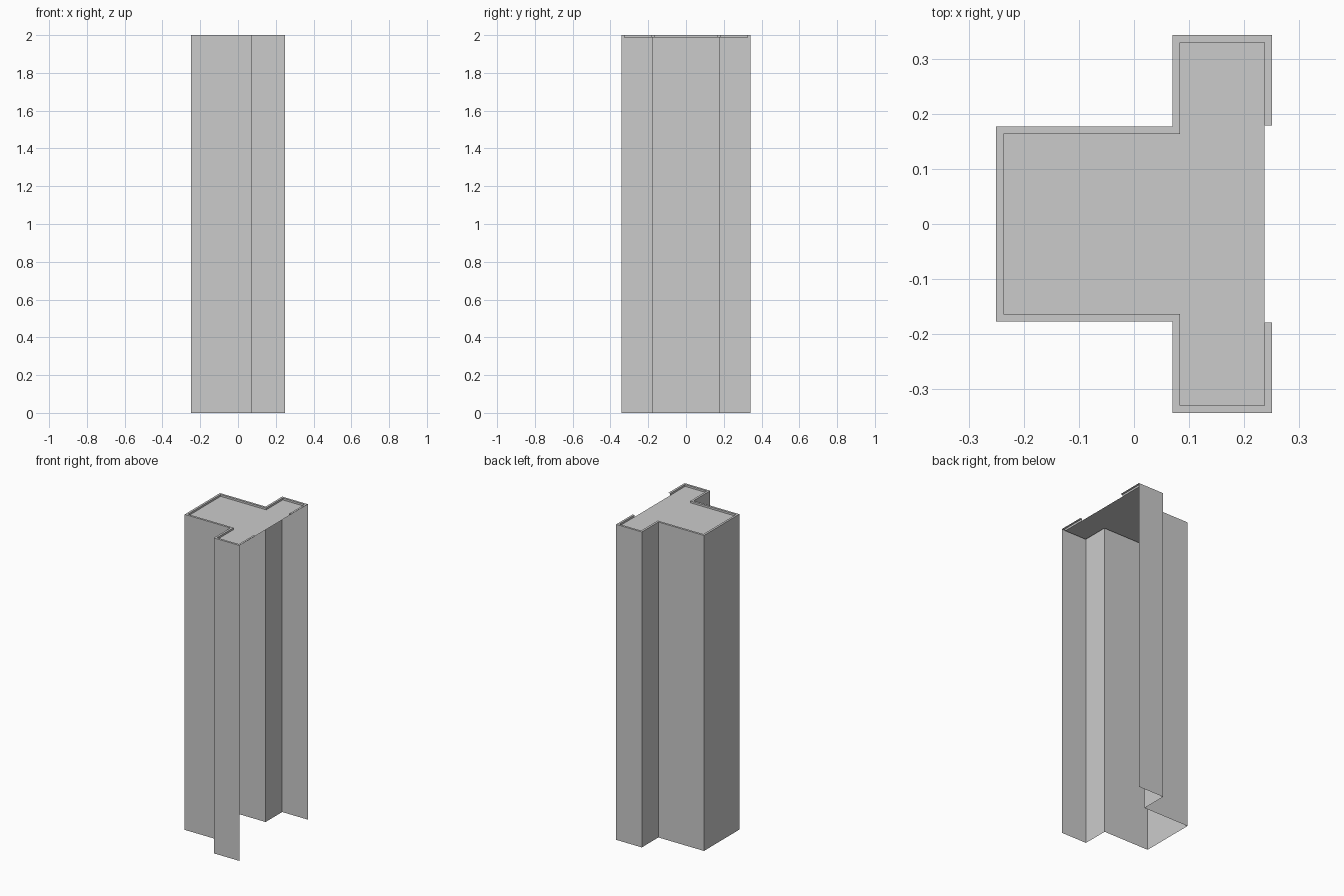
import bpy, bmesh

if "Cube" in bpy.data.objects:
    bpy.data.objects.remove(bpy.data.objects["Cube"])

H = 2.0          # overall height
D = 0.012        # depth of the recessed top
T = 0.0137       # rim width
XB, XM, XF = -0.25, 0.07, 0.25     # back, step and open front of the T plan
YB, YF = 0.177, 0.3427             # half widths of stem and crossbar
LIP = 0.179                        # where the front lips stop


def t_path(t):
    """T-shaped plan, offset inwards by t, left open at the front."""
    half = [(XF - t, YF - t), (XM + t, YF - t), (XM + t, YB - t), (XB + t, YB - t)]
    return half + [(x, -y) for x, y in reversed(half)]


def build(name, make):
    bm = bmesh.new()
    make(bm)
    bmesh.ops.remove_doubles(bm, verts=bm.verts, dist=1e-5)
    me = bpy.data.meshes.new(name)
    bm.to_mesh(me)
    bm.free()
    ob = bpy.data.objects.new(name, me)
    bpy.context.collection.objects.link(ob)
    return ob


def strip(bm, path_a, za, path_b, zb):
    """Quads between two matching open paths."""
    a = [bm.verts.new((x, y, za)) for x, y in path_a]
    b = [bm.verts.new((x, y, zb)) for x, y in path_b]
    for i in range(len(a) - 1):
        bm.faces.new((a[i], a[i + 1], b[i + 1], b[i]))


outer, inner = t_path(0), t_path(T)

# thin outer walls, open at the bottom and on the +x side
build("outer_walls", lambda bm: strip(bm, outer, H, outer, 0))


# flat rim with short lips over the opening, and its inner drop
def rim(bm):
    def with_lips(path):
        x = path[0][0]
        return [(x, LIP)] + path + [(x, -LIP)]
    o, i = with_lips(outer), with_lips(inner)
    strip(bm, i, H, o, H)
    strip(bm, i, H - D, i, H)


build("top_rim", rim)

# recessed top plate
build("top_plate", lambda bm: bm.faces.new(
    [bm.verts.new((x, y, H - D)) for x, y in inner]))
